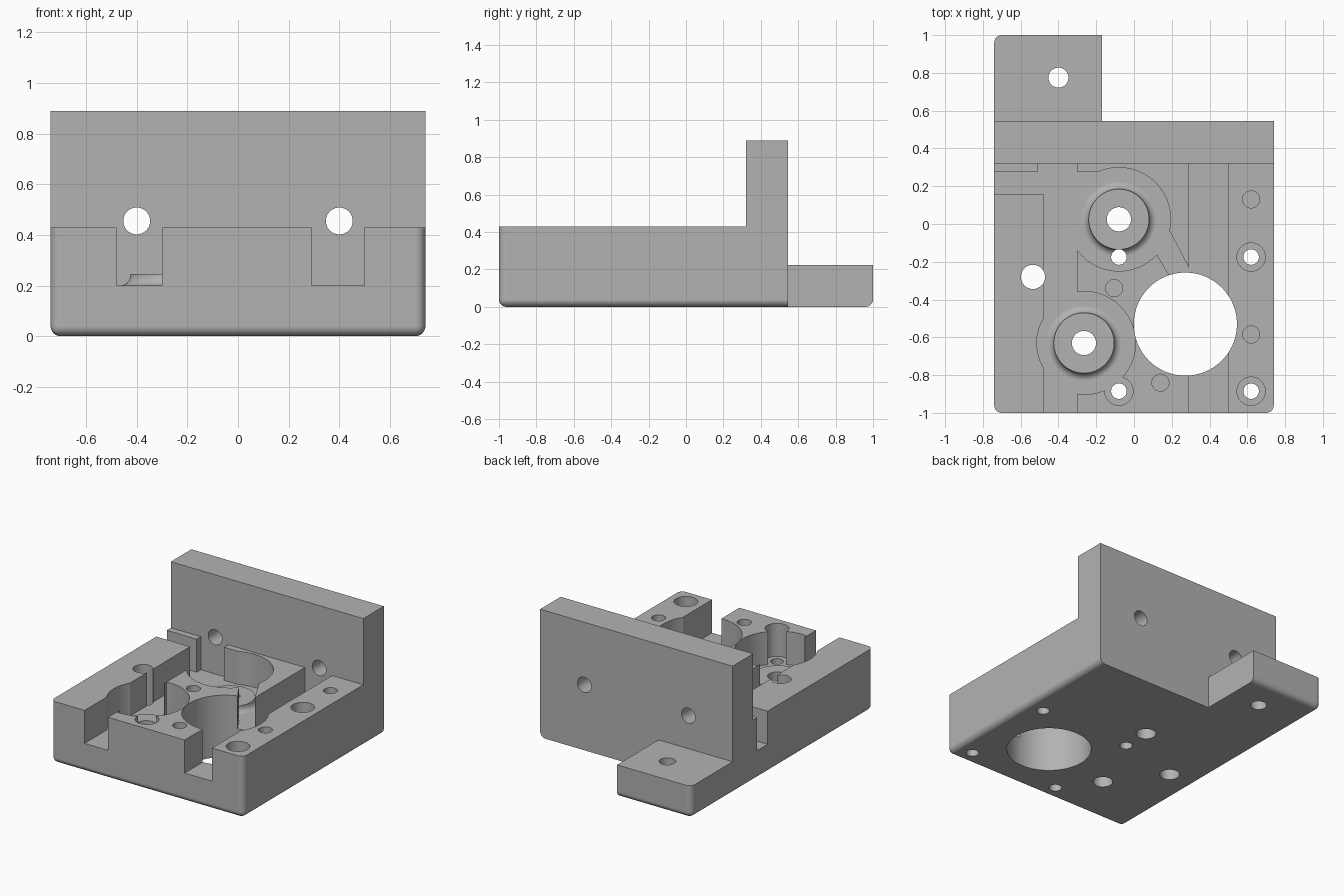
import bpy, bmesh, math

cube = bpy.data.objects.get("Cube")
if cube:
    bpy.data.objects.remove(cube, do_unlink=True)

# One plain grey material
grey = bpy.data.materials.new("plain_grey")
grey.use_nodes = True
colour = (0.45, 0.45, 0.45, 1)
grey.diffuse_color = colour
grey.node_tree.nodes["Principled BSDF"].inputs["Base Color"].default_value = colour

FLOOR, DECK = 0.2, 0.43


def finish(bm, name):
    bmesh.ops.recalc_face_normals(bm, faces=bm.faces)
    mesh = bpy.data.meshes.new(name)
    bm.to_mesh(mesh)
    bm.free()
    mesh.materials.append(grey)
    obj = bpy.data.objects.new(name, mesh)
    bpy.context.collection.objects.link(obj)
    return obj


def box(name, x0, x1, y0, y1, z0, z1):
    return prism(name, [(x0, y0), (x1, y0), (x1, y1), (x0, y1)], z0, z1)


def prism(name, outline, z0, z1):
    bm = bmesh.new()
    face = bm.faces.new([bm.verts.new((x, y, z0)) for x, y in outline])
    moved = bmesh.ops.extrude_face_region(bm, geom=[face])["geom"]
    verts = [v for v in moved if isinstance(v, bmesh.types.BMVert)]
    bmesh.ops.translate(bm, verts=verts, vec=(0, 0, z1 - z0))
    return finish(bm, name)


def arc(cx, cy, r, a0=0, a1=360, n=64):
    steps = n if a1 - a0 == 360 else n + 1
    angles = [math.radians(a0 + (a1 - a0) * i / n) for i in range(steps)]
    return [(cx + r * math.cos(a), cy + r * math.sin(a)) for a in angles]


def round_cutter(name, x, y, r, z0=-0.1, z1=1.0):
    return prism(name, arc(x, y, r), z0, z1)


def combine(tool, operation="DIFFERENCE"):
    mod = body.modifiers.new(tool.name, "BOOLEAN")
    mod.operation = operation
    mod.solver = "EXACT"
    mod.object = tool
    bpy.context.view_layer.objects.active = body
    bpy.ops.object.modifier_apply(modifier=mod.name)
    bpy.data.objects.remove(tool, do_unlink=True)


# Solid blank with rounded bottom and upright edges
body = box("mounting_block", -0.74, 0.74, -1, 1, 0, 0.89)
bm = bmesh.new()
bm.from_mesh(body.data)
edges = [e for e in bm.edges if min(v.co.z for v in e.verts) < 0.01]
bmesh.ops.bevel(bm, geom=edges, offset=0.04, segments=6, profile=0.5, affect="EDGES")
bm.to_mesh(body.data)
bm.free()

# Trim to a base, an upright wall and a rear tab
combine(box("deck_trim", -1, 1, -1.2, 0.32, DECK, 1.2))
combine(box("tab_top_trim", -1, 1, 0.545, 1.2, 0.225, 1.2))
combine(box("tab_side_trim", -0.17, 1, 0.545, 1.2, -0.2, 1.2))

# Channels and side slot
combine(box("left_channel", -0.48, -0.3, -1.2, 0.2, FLOOR, 0.6))
combine(box("left_channel_end", -0.51, -0.3, 0.16, 0.32, FLOOR, 0.6))
combine(box("side_slot", -1, -0.4, 0.16, 0.275, FLOOR, 0.6))
combine(box("right_channel", 0.29, 0.5, -1.2, 0.32, FLOOR, 0.6))

# Round pockets with the opening and duct beside them
bosses = [(-0.08, 0.025), (-0.265, -0.63)]
combine(round_cutter("rear_pocket", *bosses[0], 0.274, FLOOR))
combine(box("rear_pocket_opening", -0.35, -0.08, -0.04, 0.275, FLOOR, 0.6))
combine(round_cutter("front_pocket", *bosses[1], 0.25, FLOOR))
combine(prism("front_pocket_side", arc(*bosses[1], 0.273, -97, 97), FLOOR, 0.6))
duct = [(0.05, -0.05), (0.12, -0.16), (0.21, -0.31), (0.3, -0.33), (0.3, -0.249), (0.19, -0.04)]
combine(prism("duct", duct, FLOOR, 0.6))

# Screw holes with deep counterbores
screws = [(0.62, -0.175), (0.62, -0.885), (-0.08, -0.885), (-0.08, -0.175)]
for x, y in screws:
    combine(round_cutter("counterbore", x, y, 0.075, FLOOR))


# Low bosses with a fillet at the foot
def boss(x, y):
    bm = bmesh.new()
    foot = [(0.2 - 0.04 * math.sin(a), 0.24 - 0.04 * math.cos(a))
            for a in [math.radians(15 * i) for i in range(7)]]
    profile = [(0, 0.12), (0.2, 0.12)] + foot + [(0.16, 0.245), (0, 0.245)]
    verts = [bm.verts.new((x + r, y, z)) for r, z in profile]
    rim = [bm.edges.new(pair) for pair in zip(verts, verts[1:])]
    bmesh.ops.spin(bm, geom=verts + rim, cent=(x, y, 0), axis=(0, 0, 1),
                   angle=math.tau, steps=64)
    bmesh.ops.remove_doubles(bm, verts=bm.verts, dist=0.0001)
    return finish(bm, "boss")


for x, y in bosses:
    combine(boss(x, y), "UNION")

# Through holes
for x, y in screws:
    combine(round_cutter("screw_hole", x, y, 0.041))
for x, y in bosses + [(-0.535, -0.28)]:
    combine(round_cutter("bore", x, y, 0.064))
combine(round_cutter("tab_hole", -0.4, 0.775, 0.053))
combine(round_cutter("large_bore", 0.272, -0.53, 0.273))

# Blind holes in the deck
for x, y in [(0.62, 0.13), (0.62, -0.585), (-0.105, -0.34), (0.14, -0.84)]:
    combine(round_cutter("blind_hole", x, y, 0.045, 0.15))

# Holes through the upright wall
for x in (-0.4, 0.4):
    drill = round_cutter("wall_hole", 0, 0, 0.053, -0.3, 0.3)
    drill.rotation_euler.x = math.pi / 2
    drill.location = (x, 0.43, 0.455)
    bpy.context.view_layer.update()
    combine(drill)

# Smooth curved faces, keep machined edges crisp
for obj in bpy.context.selected_objects:
    obj.select_set(False)
body.select_set(True)
bpy.context.view_layer.objects.active = body
bpy.ops.object.shade_smooth_by_angle(angle=math.radians(30))
weighted = body.modifiers.new("even_normals", "WEIGHTED_NORMAL")
weighted.keep_sharp = True
